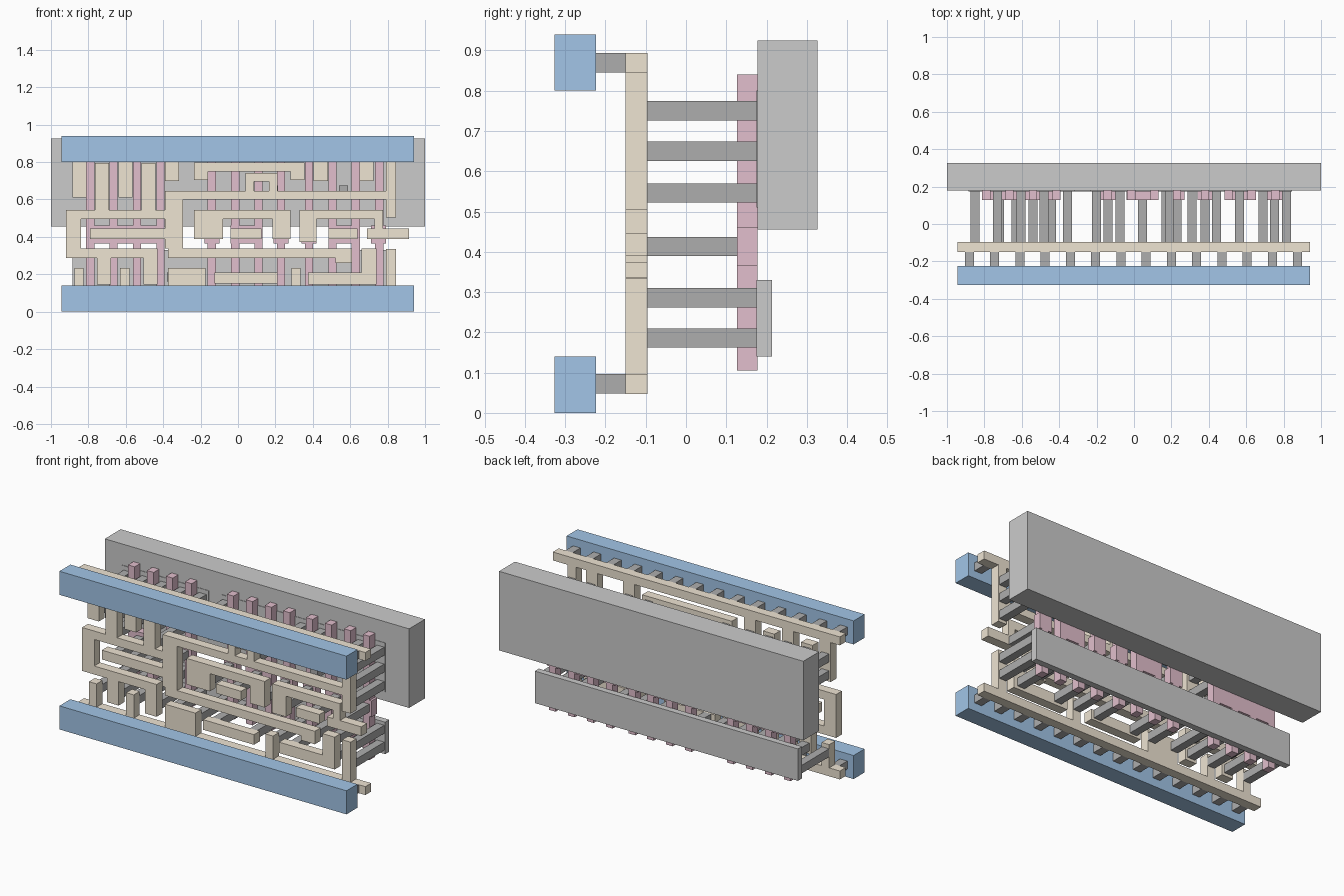
import bpy, bmesh


def material(name, rgb):
    m = bpy.data.materials.new(name)
    m.diffuse_color = (*rgb, 1)
    return m


TAN = material("tan", (0.86, 0.78, 0.65))
BLUE = material("blue", (0.36, 0.56, 0.80))
PINK = material("pink", (0.76, 0.52, 0.61))
DARK = material("dark_grey", (0.42, 0.42, 0.42))
MID = material("mid_grey", (0.56, 0.56, 0.56))
LIGHT = material("light_grey", (0.70, 0.70, 0.70))


def slabs(name, rects, y0, y1, mat):
    """One object made of boxes, each given as (x0, x1, z0, z1) between y0 and y1."""
    bm = bmesh.new()
    for x0, x1, z0, z1 in rects:
        for v in bmesh.ops.create_cube(bm, size=1)["verts"]:
            v.co.x = x1 if v.co.x > 0 else x0
            v.co.y = y1 if v.co.y > 0 else y0
            v.co.z = z1 if v.co.z > 0 else z0
    me = bpy.data.meshes.new(name)
    bm.to_mesh(me)
    bm.free()
    me.materials.append(mat)
    ob = bpy.data.objects.new(name, me)
    bpy.context.collection.objects.link(ob)


def pegs(xs, z, r=0.024):
    return [(x - r, x + r, z - r, z + r) for x in xs]


# Layer depths
WIRE = (-0.15, -0.095)

# Back block and the thin plates
slabs("back_block", [(-1, 1, 0.455, 0.925)], 0.178, 0.327, MID)
slabs("lower_plate", [(-0.885, 0.845, 0.14, 0.33)], 0.175, 0.213, LIGHT)
slabs("upper_plates", [(-0.885, -0.315, 0.51, 0.80), (-0.235, 0.845, 0.51, 0.80)],
      0.175, 0.213, LIGHT)

# Pink vertical bars with their cross pads
gates = [-0.79, -0.665, -0.54, -0.415, -0.14, -0.015, 0.11, 0.23, 0.38, 0.505, 0.63, 0.755]
pads = [(-0.81, -0.395), (-0.18, -0.10), (-0.04, 0.13), (0.19, 0.27),
        (0.34, 0.42), (0.485, 0.65), (0.71, 0.79)]
slabs("gate_bars", [(x - 0.022, x + 0.022, 0.105, 0.84) for x in gates]
      + [(a, b, 0.365, 0.46) for a, b in pads], 0.127, 0.178, PINK)

# Front rails, their short pegs and the strips behind them
slabs("front_rails", [(-0.945, 0.942, z, z + 0.14) for z in (0, 0.80)], -0.327, -0.224, BLUE)
rail_x = [-0.88 + i * 0.135 for i in range(14)]
slabs("rail_pegs", pegs(rail_x, 0.072) + pegs(rail_x, 0.869), -0.224, -0.115, DARK)
slabs("rail_strips", [(-0.945, 0.942, 0.047, 0.097), (-0.945, 0.942, 0.844, 0.894)], *WIRE, TAN)

# Stubs reaching in from the two strips
slabs("upper_stubs", [(-0.885, -0.81, 0.61, 0.85), (-0.64, -0.565, 0.61, 0.85),
                      (-0.39, -0.315, 0.70, 0.85), (0.405, 0.48, 0.70, 0.85),
                      (0.65, 0.725, 0.70, 0.85), (0.79, 0.845, 0.505, 0.85)], *WIRE, TAN)
slabs("lower_stubs", [(-0.875, -0.825, 0.09, 0.235), (-0.63, -0.58, 0.09, 0.235),
                      (-0.375, -0.175, 0.09, 0.235), (0.285, 0.335, 0.09, 0.235),
                      (0.79, 0.845, 0.09, 0.335)], *WIRE, TAN)

# Left branching wire
slabs("left_wire", [(-0.92, -0.39, 0.495, 0.545), (-0.92, -0.84, 0.287, 0.545),
                    (-0.92, -0.43, 0.287, 0.337), (-0.765, -0.69, 0.52, 0.795),
                    (-0.515, -0.44, 0.52, 0.795), (-0.39, -0.44, 0.495, 0.545)][:5]
      + [(-0.755, -0.68, 0.145, 0.30), (-0.505, -0.43, 0.145, 0.30)], *WIRE, TAN)

# Central wire running across the middle
slabs("centre_wire", [(-0.79, -0.30, 0.39, 0.445), (-0.39, -0.295, 0.337, 0.645),
                      (-0.375, -0.295, 0.287, 0.35), (-0.375, 0.61, 0.287, 0.337),
                      (-0.39, 0.80, 0.60, 0.645), (0.04, 0.085, 0.62, 0.742),
                      (0.165, 0.21, 0.62, 0.742), (0.04, 0.21, 0.695, 0.742),
                      (0.52, 0.61, 0.26, 0.337)], *WIRE, TAN)
slabs("upper_bridge", [(-0.235, 0.355, 0.75, 0.797), (-0.235, -0.16, 0.705, 0.797),
                       (0.28, 0.355, 0.705, 0.797)], *WIRE, TAN)

# Hook-shaped wires and small pads in the middle row
slabs("middle_hooks", [(-0.235, 0.28, 0.495, 0.545), (-0.235, -0.08, 0.39, 0.545),
                       (0.185, 0.28, 0.39, 0.545), (0.33, 0.775, 0.495, 0.545),
                       (0.33, 0.42, 0.372, 0.545), (0.73, 0.775, 0.42, 0.545),
                       (0.69, 0.915, 0.39, 0.445)], *WIRE, TAN)
slabs("middle_pads", [(-0.04, 0.125, 0.39, 0.445), (0.485, 0.64, 0.39, 0.445)], *WIRE, TAN)

# Lower links
slabs("lower_links", [(-0.125, 0.21, 0.15, 0.21), (0.375, 0.74, 0.145, 0.21),
                      (0.66, 0.74, 0.145, 0.337)], *WIRE, TAN)

# Long pegs from the wires to the plates
slabs("lower_pegs", pegs([-0.85, -0.72, -0.605, -0.47, -0.355, -0.2, -0.075, 0.17, 0.31,
                          0.44, 0.69, 0.815], 0.186)
      + pegs([-0.72, -0.47, 0.565, 0.69, 0.815], 0.286), -0.095, 0.176, DARK)
slabs("upper_pegs", pegs([-0.73, -0.48, 0.815], 0.546)
      + pegs([-0.85, -0.73, -0.605, -0.48, 0.19, 0.565, 0.815], 0.65)
      + pegs([-0.85, -0.73, -0.605, -0.48, -0.355, -0.2, 0.31, 0.44, 0.69, 0.815], 0.75),
      -0.095, 0.176, DARK)
slabs("gate_pegs", pegs([-0.73, -0.63, -0.54, -0.44, -0.14, 0.045, 0.23, 0.38, 0.565, 0.75],
                        0.413), -0.095, 0.13, DARK)
